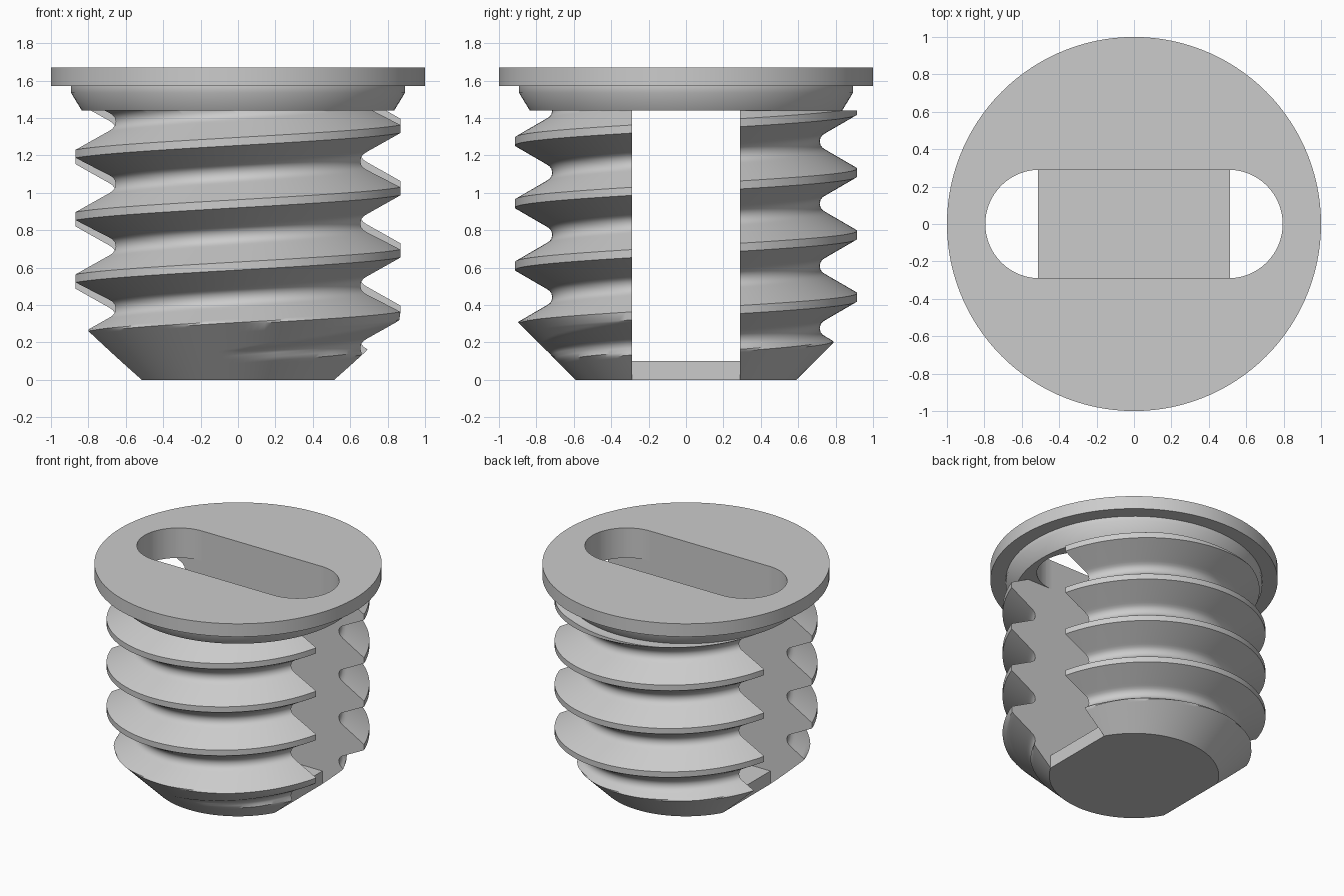
import bpy, bmesh
from math import cos, sin, asin, atan2, pi, radians
from mathutils import Matrix

default = bpy.data.objects.get("Cube")
if default:
    bpy.data.objects.remove(default)

SIDES = 120
TOP = 1.44          # where the shank meets the head
SLOT = 0.29         # half width of the slot
PITCH = 0.333
CREST = 0.915
TIP = 0.59          # radius of the flat tip

grey = bpy.data.materials.new("plain grey")
grey.use_nodes = True
colour = (0.6, 0.6, 0.6, 1)
grey.diffuse_color = colour
grey.node_tree.nodes["Principled BSDF"].inputs["Base Color"].default_value = colour


def finish(name, bm):
    bmesh.ops.recalc_face_normals(bm, faces=bm.faces)
    mesh = bpy.data.meshes.new(name)
    bm.to_mesh(mesh)
    bm.free()
    mesh.materials.append(grey)
    obj = bpy.data.objects.new(name, mesh)
    bpy.context.collection.objects.link(obj)
    return obj


def lathe(name, profile):
    """Spin a radius/height profile round the z axis."""
    bm = bmesh.new()
    verts = [bm.verts.new((r, 0, z)) for r, z in profile]
    edges = [bm.edges.new(pair) for pair in zip(verts, verts[1:])]
    bmesh.ops.spin(bm, geom=verts + edges, cent=(0, 0, 0), axis=(0, 0, 1),
                   angle=2 * pi, steps=SIDES, use_merge=True)
    bmesh.ops.remove_doubles(bm, verts=bm.verts, dist=1e-5)
    return finish(name, bm)


def prism(name, outline, offset):
    """Extrude a closed outline of 3D points along an offset."""
    bm = bmesh.new()
    bottom = [bm.verts.new(p) for p in outline]
    top = [bm.verts.new([a + b for a, b in zip(p, offset)]) for p in outline]
    bm.faces.new(bottom)
    bm.faces.new(top[::-1])
    for i in range(len(outline)):
        bm.faces.new((bottom[i], bottom[i - 1], top[i - 1], top[i]))
    return finish(name, bm)


def groove_profile():
    """One thread groove: rounded root and straight flanks, radius by height."""
    steps = 10
    half = [(0.72, 0.022), (0.732, 0.038)]
    half += [(0.75 + (CREST - 0.75) * k / steps, 0.05 + 0.095 * k / steps)
             for k in range(steps + 1)]
    return [(r, -z) for r, z in reversed(half)] + [(0.715, 0)] + half


def half_shank(name, turn):
    """Threaded half beside the slot, built behind it and turned into place."""
    bm = bmesh.new()
    columns = []
    for i in range(SIDES // 2 + 1):
        t = 2 * i / SIDES
        column = []
        for k in range(-6, 2):
            for radius, dz in groove_profile():
                # spread each ring between the two slot edges
                edge = asin(SLOT / radius)
                a = edge + (pi - 2 * edge) * t
                z = 1.275 + PITCH * (k + 0.75 + (a + turn) / (2 * pi)) + dz
                # trim the thread to the tapered tip
                radius = min(radius, max(TIP + z, 0.4))
                edge = asin(SLOT / radius)
                a = edge + (pi - 2 * edge) * t
                column.append(bm.verts.new((radius * cos(a), radius * sin(a), z)))
        columns.append(column)
    for left, right in zip(columns, columns[1:]):
        for j in range(len(left) - 1):
            bm.faces.new((left[j], right[j], right[j + 1], left[j + 1]))

    # cut level at the tip and under the head, and cap both cuts
    for height, up in ((0, -1), (TOP, 1)):
        bmesh.ops.bisect_plane(bm, geom=bm.verts[:] + bm.edges[:] + bm.faces[:],
                               plane_co=(0, 0, height), plane_no=(0, 0, up),
                               clear_outer=True)
        rim = [v for v in bm.verts if abs(v.co.z - height) < 1e-5]
        bm.faces.new(sorted(rim, key=lambda v: atan2(v.co.y, v.co.x)))

    # flat wall along the slot
    wall = [v for v in bm.verts if abs(v.co.y - SLOT) < 1e-4]
    up_side = sorted([v for v in wall if v.co.x > 0], key=lambda v: v.co.z)
    down_side = sorted([v for v in wall if v.co.x < 0], key=lambda v: -v.co.z)
    bm.faces.new(up_side + down_side)
    bmesh.ops.rotate(bm, verts=bm.verts, cent=(0, 0, 0), matrix=Matrix.Rotation(turn, 3, 'Z'))
    return finish(name, bm)


# Two threaded halves either side of the slot
back_half = half_shank("threaded_shank_back", 0)
front_half = half_shank("threaded_shank_front", pi)

# Thin floor bridge joining the halves at the tip
bridge = 0.514
corners = [(-bridge, -SLOT, 0), (bridge, -SLOT, 0), (bridge, SLOT, 0), (-bridge, SLOT, 0)]
prism("tip_bridge", corners, (0, 0, 0.1))

# Flanged head with a chamfered collar
head = lathe("flanged_head", [(0, TOP), (0.835, TOP), (0.893, 1.535), (0.893, 1.57),
                              (1, 1.57), (1, 1.67), (0, 1.67)])

# Rounded slot through the head
arc = [pi * k / 32 - pi / 2 for k in range(33)]
rounded = [(s * (0.505 + SLOT * cos(a)), s * SLOT * sin(a), 1.3) for s in (1, -1) for a in arc]
cutter = prism("head_slot_cutter", rounded, (0, 0, 0.5))
mod = head.modifiers.new("slot", 'BOOLEAN')
mod.operation, mod.solver, mod.object = 'DIFFERENCE', 'EXACT', cutter
bpy.context.view_layer.objects.active = head
bpy.ops.object.modifier_apply(modifier=mod.name)
bpy.data.objects.remove(cutter)

# Smooth round faces, keep edges crisp
for obj in (back_half, front_half, head):
    bpy.ops.object.select_all(action='DESELECT')
    obj.select_set(True)
    bpy.context.view_layer.objects.active = obj
    bpy.ops.object.shade_smooth_by_angle(angle=radians(35))
